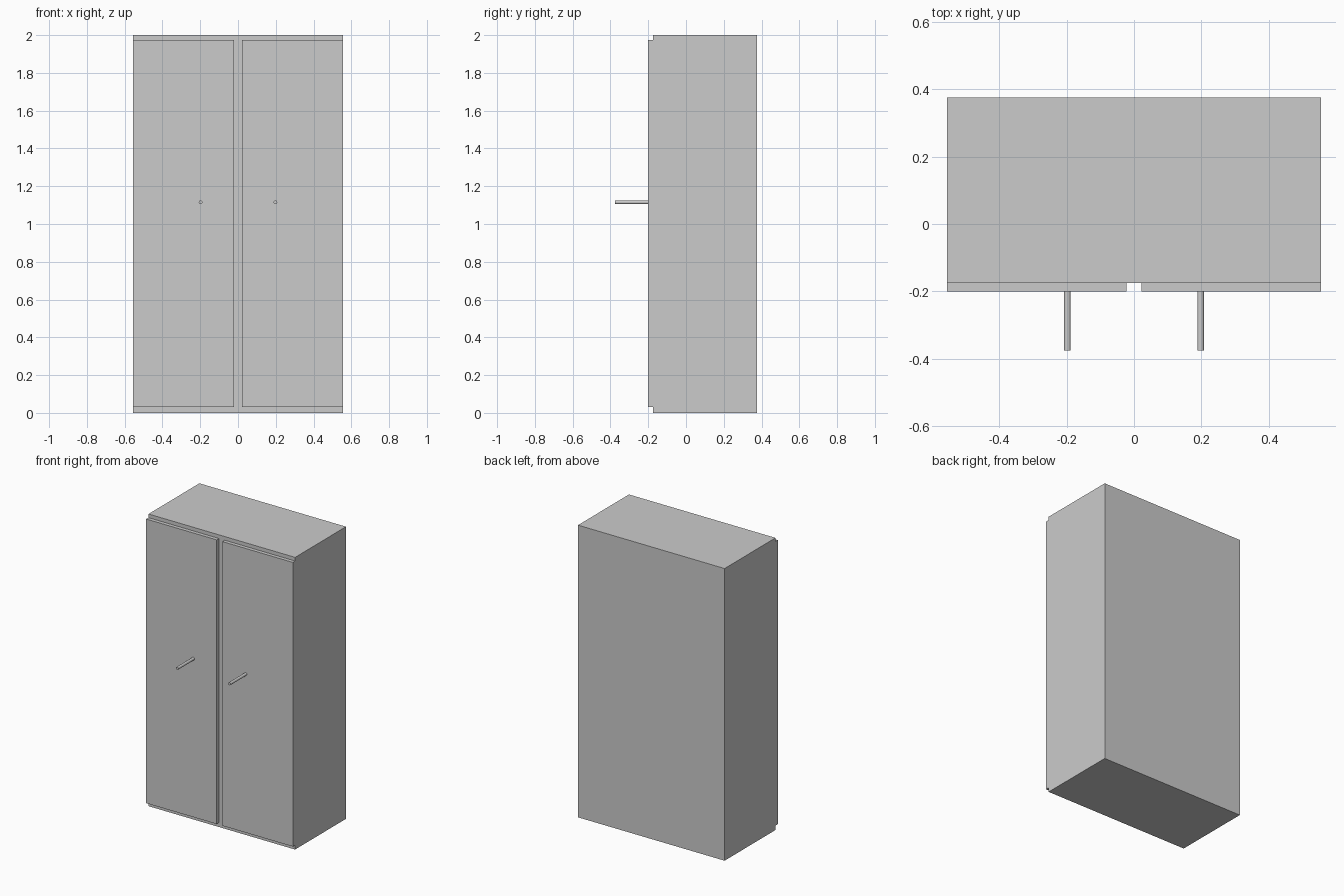
import bpy
from math import radians

if "Cube" in bpy.data.objects:
    bpy.data.objects.remove(bpy.data.objects["Cube"])


def box(name, x, y, z):
    """Box from (min, max) ranges on each axis."""
    bpy.ops.mesh.primitive_cube_add(size=1, location=[(a + b) / 2 for a, b in (x, y, z)])
    ob = bpy.context.object
    ob.name = name
    ob.scale = [b - a for a, b in (x, y, z)]
    bpy.ops.object.transform_apply(location=False, rotation=False, scale=True)
    return ob


# Cabinet body
box("cabinet_body", (-0.555, 0.555), (-0.175, 0.375), (0, 2))

# Pair of doors, each with a round bar handle
for side, s in (("left", -1), ("right", 1)):
    box(side + "_door", sorted((s * 0.022, s * 0.555)), (-0.2, -0.175), (0.03, 1.975))
    bpy.ops.mesh.primitive_cylinder_add(
        vertices=16, radius=0.01, depth=0.175,
        location=(s * 0.198, -0.2875, 1.115), rotation=(radians(90), 0, 0))
    bpy.context.object.name = side + "_handle"
    bpy.ops.object.shade_smooth_by_angle()
